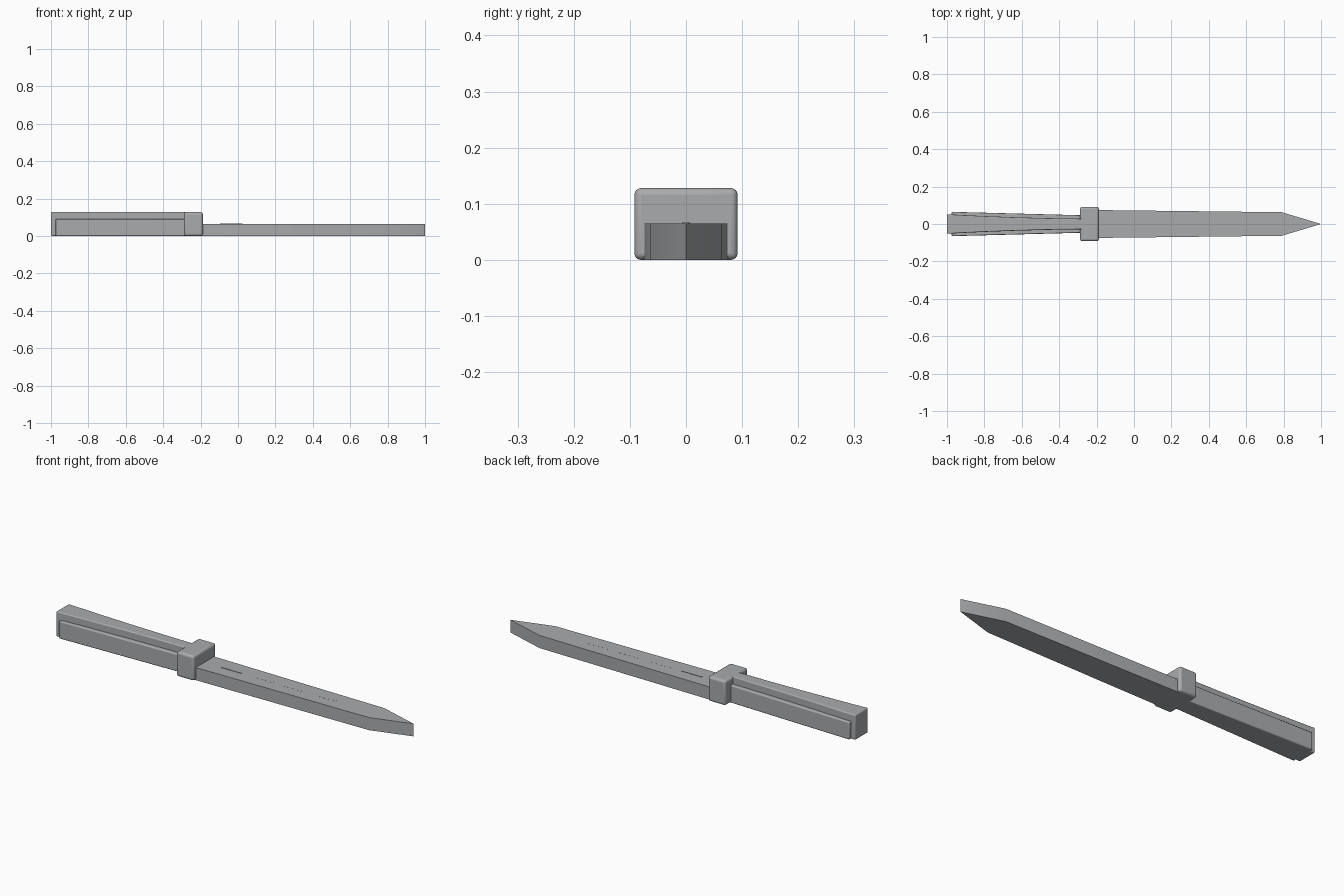
import bpy, bmesh, math

cube = bpy.data.objects.get("Cube")
if cube:
    bpy.data.objects.remove(cube, do_unlink=True)

steel = bpy.data.materials.new("grey_steel")
steel.use_nodes = True
colour = (0.40, 0.41, 0.42, 1)
steel.diffuse_color = colour
steel.node_tree.nodes["Principled BSDF"].inputs["Base Color"].default_value = colour


def prism(name, outline, z0, z1, bevel=0, segments=3):
    """Extrude a closed xy outline from z0 to z1, optionally rounding its edges."""
    bm = bmesh.new()
    face = bm.faces.new([bm.verts.new((x, y, z0)) for x, y in outline])
    ext = bmesh.ops.extrude_face_region(bm, geom=[face])
    top = [v for v in ext["geom"] if isinstance(v, bmesh.types.BMVert)]
    bmesh.ops.translate(bm, verts=top, vec=(0, 0, z1 - z0))
    bmesh.ops.recalc_face_normals(bm, faces=bm.faces)
    mesh = bpy.data.meshes.new(name)
    bm.to_mesh(mesh)
    bm.free()
    mesh.materials.append(steel)
    obj = bpy.data.objects.new(name, mesh)
    bpy.context.collection.objects.link(obj)
    if bevel:
        mod = obj.modifiers.new("rounded_edges", "BEVEL")
        mod.width = bevel
        mod.segments = segments
        mod.limit_method = "ANGLE"
        mod.angle_limit = math.radians(40)
    bpy.ops.object.select_all(action="DESELECT")
    obj.select_set(True)
    bpy.context.view_layer.objects.active = obj
    bpy.ops.object.shade_smooth_by_angle(angle=math.radians(30))
    return obj


def mirrored(side):
    """Close a half outline by mirroring it across the long axis."""
    return side + [(x, -y) for x, y in reversed(side) if y > 0]


def capsule(cx, length, width, steps=8):
    r = width / 2
    pts = []
    for end in (1, -1):
        for i in range(steps + 1):
            a = math.pi * (i / steps - 0.5)
            pts.append((cx + end * (length / 2 - r + r * math.cos(a)), end * r * math.sin(a)))
    return pts


# Blade with a slight taper and a pointed tip
prism("blade", mirrored([(-0.24, 0.075), (0.79, 0.063), (1.0, 0)]), 0, 0.065)

# Row of slim inlays along the blade, the first standing slightly proud
for i in range(4):
    proud = 0.002 if i == 0 else 0.0003
    prism(f"blade_inlay_{i + 1}", capsule(-0.035 + 0.178 * i, 0.12, 0.014), 0, 0.065 + proud)

# Rounded guard block
prism("guard", mirrored([(-0.288, 0.092), (-0.188, 0.092)]), 0, 0.128, 0.012, 4)

# Flared grip core
core = [(-1.0, 0.052), (-0.82, 0.043), (-0.64, 0.036), (-0.46, 0.031), (-0.25, 0.028)]
prism("grip_core", mirrored(core), 0, 0.128, 0.005)

# Lower grip scales on both sides
for name, s in (("left_scale", 1), ("right_scale", -1)):
    scale = [(-0.975, 0.02), (-0.975, 0.065), (-0.25, 0.046), (-0.25, 0.015)]
    prism(name, [(x, s * y) for x, y in scale], 0, 0.09, 0.005)
